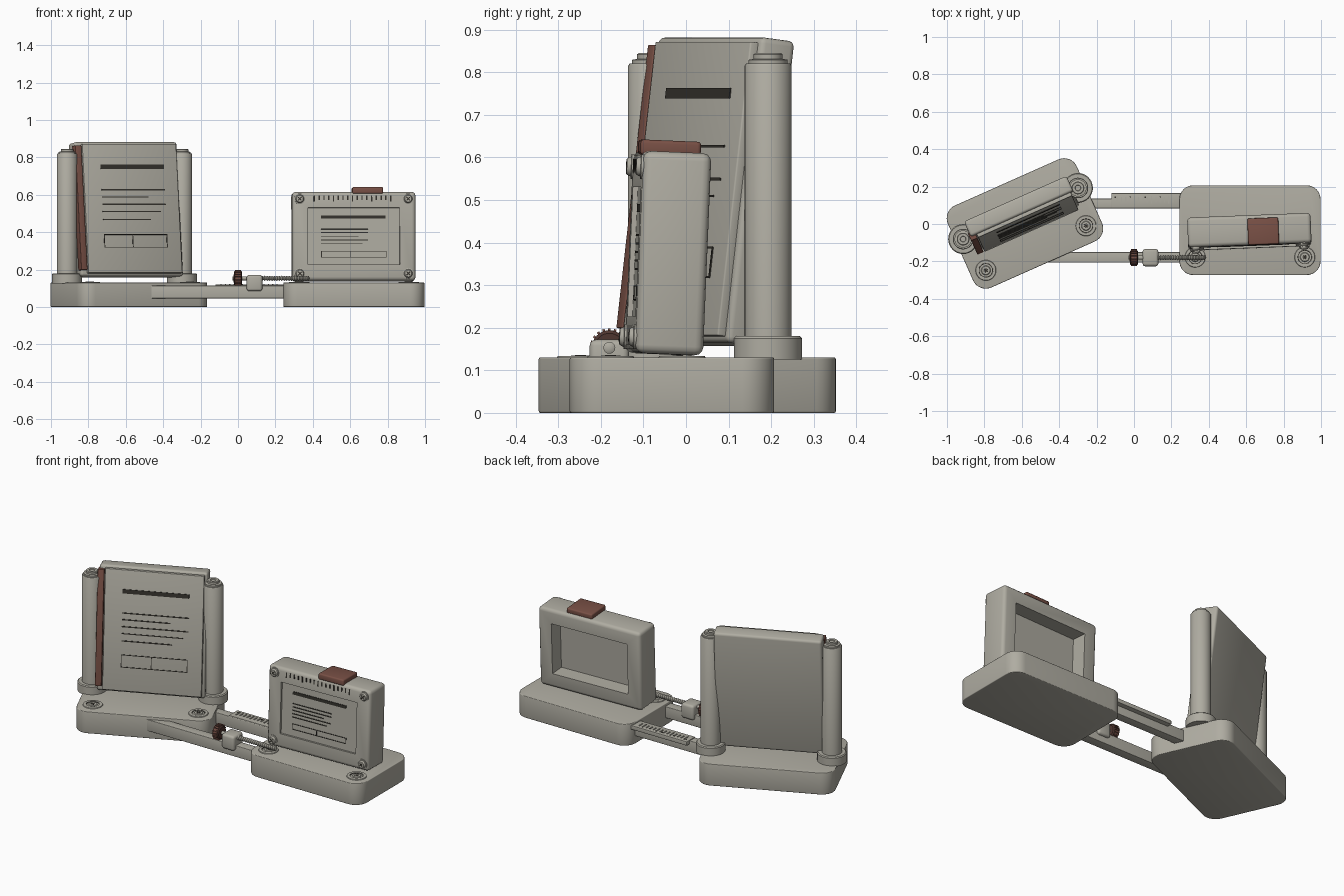
import bpy, bmesh, math
from mathutils import Matrix, Vector

if "Cube" in bpy.data.objects:
    bpy.data.objects.remove(bpy.data.objects["Cube"])


def material(name, rgb):
    m = bpy.data.materials.new(name)
    m.diffuse_color = (*rgb, 1)
    m.use_nodes = True
    m.node_tree.nodes["Principled BSDF"].inputs["Base Color"].default_value = m.diffuse_color
    return m


GREY = material("warm_grey", (0.43, 0.415, 0.36))
DARK = material("dark_line", (0.035, 0.032, 0.026))
BROWN = material("red_brown", (0.19, 0.08, 0.06))
DEEP = material("deep_brown", (0.075, 0.035, 0.028))
I = Matrix.Identity(4)


def T(x, y, z):
    return Matrix.Translation((x, y, z))


def R(deg, axis):
    return Matrix.Rotation(math.radians(deg), 4, axis)


def finish(bm, name, mat, frame):
    bmesh.ops.recalc_face_normals(bm, faces=bm.faces)
    me = bpy.data.meshes.new(name)
    bm.to_mesh(me)
    bm.free()
    me.materials.append(mat)
    me.shade_smooth()
    me.set_sharp_from_angle(angle=math.radians(35))
    ob = bpy.data.objects.new(name, me)
    ob.matrix_world = frame
    bpy.context.collection.objects.link(ob)
    return ob


def box(name, c, size, mat=GREY, frame=I, bevel=0.0, corner=0.0, wells=None):
    """Box with optional rounded vertical corners, edge bevel and wells {y direction: (margin, depth)}."""
    bm = bmesh.new()
    bmesh.ops.create_cube(bm, size=1)
    bmesh.ops.scale(bm, vec=size, verts=bm.verts)
    if corner:
        ed = [e for e in bm.edges if abs(e.verts[0].co.z - e.verts[1].co.z) > 1e-4]
        bmesh.ops.bevel(bm, geom=ed, offset=corner, segments=8, profile=0.5, affect='EDGES')
    if bevel:
        bm.normal_update()
        ed = [e for e in bm.edges if e.calc_face_angle(0) > 0.7]
        bmesh.ops.bevel(bm, geom=ed, offset=bevel, segments=3, profile=0.5, affect='EDGES')
    for sign, (margin, depth) in (wells or {}).items():
        bm.normal_update()
        f = max((f for f in bm.faces if f.normal.y * sign > 0.99), key=lambda f: f.calc_area())
        bmesh.ops.inset_region(bm, faces=[f], thickness=margin - bevel, use_even_offset=True)
        new = bmesh.ops.extrude_discrete_faces(bm, faces=[f])["faces"][0]
        bmesh.ops.translate(bm, vec=(0, -sign * depth, 0), verts=new.verts)
    bmesh.ops.translate(bm, vec=c, verts=bm.verts)
    return finish(bm, name, mat, frame)


def lathe(name, profile, mat=GREY, frame=I, n=32):
    """Spin (radius, height) points around z."""
    bm = bmesh.new()
    vs = [bm.verts.new((r, 0, z)) for r, z in profile]
    es = [bm.edges.new(p) for p in zip(vs, vs[1:])]
    bmesh.ops.spin(bm, geom=vs + es, cent=(0, 0, 0), axis=(0, 0, 1), angle=2 * math.pi,
                   steps=n, use_merge=True)
    bmesh.ops.remove_doubles(bm, verts=bm.verts, dist=1e-5)
    return finish(bm, name, mat, frame)


def printed(name, frame, y, x0, rows, t=0.004):
    """Thin dark bars on a front face: rows of (start, width, height, thickness)."""
    for i, (dx, w, z, h) in enumerate(rows):
        box(f"{name}_{i}", (x0 + dx + w / 2, y, z), (w, t, h), DARK, frame)


def outline(name, frame, y, x0, x1, z0, z1, h):
    w = x1 - x0
    printed(name, frame, y, x0, [(0, w, z0, h), (0, w, z1, h)]
            + [(dx, h, (z0 + z1) / 2, z1 - z0) for dx in (0, w * 0.45, w - h)])


# Bases with recessed fastener pads
LEFT = T(-0.583, 0.003, 0) @ R(24, 'Z')
RIGHT = T(0.62, -0.033, 0)
for side, F in (("left", LEFT), ("right", RIGHT)):
    box(side + "_base", (0, 0, 0.065), (0.755, 0.48, 0.13), GREY, F, 0.004, 0.075)
    for i, u in enumerate((-0.293, 0.293)):
        P = F @ T(u, -0.144, 0.13)
        lathe(f"{side}_pad_{i}", [(0, 0.001), (0.036, 0.001), (0.038, 0.004), (0.053, 0.004), (0.055, 0)], GREY, P)
        lathe(f"{side}_pad_groove_{i}", [(0.034, 0.0005), (0.034, 0.003), (0.038, 0.003), (0.038, 0.0005)], DARK, P)
        lathe(f"{side}_pad_screw_{i}", [(0, 0.005), (0.022, 0.005), (0.026, 0)], GREY, P)
        for k in range(3):
            box(f"{side}_pad_socket_{i}_{k}", (0, 0, 0.005), (0.026, 0.006, 0.002), DARK, P @ R(60 * k, 'Z'))

# Posts holding the tall panel
for i, u in enumerate((-0.336, 0.336)):
    P = LEFT @ T(u, 0.058, 0)
    lathe(f"post_{i}", [(0, 0.125), (0.055, 0.125), (0.055, 0.815), (0.052, 0.82), (0, 0.82)], GREY, P)
    lathe(f"post_collar_{i}", [(0, 0.125), (0.08, 0.125), (0.08, 0.175), (0.075, 0.18), (0, 0.18)], GREY, P)
    lathe(f"post_cap_{i}", [(0, 0.815), (0.046, 0.82), (0.046, 0.829), (0.034, 0.831), (0.034, 0.842),
                            (0.03, 0.845), (0.016, 0.845), (0.014, 0.84), (0, 0.84)], GREY, P)

# Tall leaning panel with face plate, spine strip and printing
PANEL = LEFT @ T(0.006, 0.047, 0.52) @ R(-7, 'X')
box("tall_panel", (0, 0.008, 0), (0.6, 0.09, 0.722), GREY, PANEL, 0.014)
box("face_plate", (0.01, -0.045, 0), (0.55, 0.024, 0.695), GREY, PANEL, 0.004)
box("spine_strip", (-0.288, -0.035, 0.005), (0.036, 0.044, 0.67), BROWN, PANEL, 0.003)
printed("panel_print", PANEL, -0.058, -0.165,
        [(0, 0.37, 0.225, 0.024), (0, 0.37, 0.1, 0.006), (0, 0.27, 0.062, 0.006), (0, 0.37, 0.022, 0.006),
         (0, 0.34, -0.018, 0.005), (0, 0.28, -0.06, 0.006)])
outline("panel_print_box", PANEL, -0.058, -0.165, 0.205, -0.21, -0.14, 0.004)

# Small upright unit: shallow front window, deep rear recess
UNIT = T(0.617, -0.042, 0.375) @ R(2.2, 'Z') @ R(-2.4, 'X')
box("small_unit", (0, 0, 0), (0.66, 0.16, 0.475), GREY, UNIT, 0.02, 0,
    {-1: (0.085, 0.012), 1: (0.085, 0.09)})
outside = -0.081
for i, (sx, sz) in enumerate(((-1, -1), (1, -1), (-1, 1), (1, 1))):
    P = UNIT @ T(sx * 0.29, -0.079, sz * 0.2) @ R(90, 'X')
    lathe(f"unit_screw_{i}", [(0, 0.016), (0.018, 0.016), (0.022, 0.01), (0.023, 0.006),
                              (0.029, 0.005), (0.029, -0.005)], GREY, P, 24)
    for k in (0, 90):
        box(f"unit_screw_slot_{i}_{k}", (0, 0, 0.016), (0.026, 0.006, 0.002), DARK, P @ R(k + 45, 'Z'))
printed("unit_tick", UNIT, outside, -0.215,
        [(i * 0.0255, 0.007, 0.205 + (0 if i % 4 else -0.003), 0.024 if i % 4 else 0.032) for i in range(17)])
printed("unit_print", UNIT, -0.069, -0.175,
        [(0, 0.345, 0.103, 0.018)]
        + [(0, w, 0.04 - 0.02 * i, 0.005) for i, w in enumerate((0.25, 0.25, 0.2, 0.25, 0.22))])
outline("unit_print_box", UNIT, -0.069, -0.175, 0.175, -0.112, -0.08, 0.003)
box("top_tab", (0.074, -0.01, 0.246), (0.165, 0.142, 0.036), BROWN, UNIT, 0.008)

# Connecting arms and graduated rail
box("front_arm", (-0.1, -0.178, 0.08), (0.8, 0.056, 0.068), GREY, I, 0.003)
box("rear_arm", (0, 0.11, 0.08), (0.62, 0.052, 0.068), GREY, I, 0.003)
box("rail_plate", (0.07, 0.125, 0.107), (0.38, 0.08, 0.024), GREY, I, 0.002)
for i in range(14):
    box(f"rail_tick_{i}", (-0.09 + i * 0.023, 0.13, 0.12), (0.006, 0.04 if i % 4 == 0 else 0.028, 0.005), GREY)
for i in range(4):
    box(f"rail_mark_{i}", (-0.1 + i * 0.08, 0.142, 0.119), (0.008, 0.008, 0.004), DARK)

# Adjusting screw: ridged rod, guide block and knurled knob
ROD = T(0, -0.18, 0.153) @ R(90, 'Y')
ridges = [(0.009 if k % 2 else 0.014, 0.13 + 0.0065 * k) for k in range(39)]
lathe("threaded_rod", [(0, -0.03), (0.011, -0.03), (0.011, 0.128)] + ridges + [(0, 0.385)], GREY, ROD, 16)
box("guide_block", (0.088, -0.18, 0.128), (0.084, 0.092, 0.088), GREY, I, 0.014)
lathe("knob", [(0, -0.021), (0.034, -0.021), (0.041, -0.016), (0.041, 0.016), (0.034, 0.021), (0, 0.021)], DEEP, ROD)
lathe("knob_cap", [(0, -0.025), (0.02, -0.025), (0.024, -0.02)], BROWN, ROD)
for i in range(20):
    box(f"knob_ridge_{i}", (0.042, 0, 0), (0.007, 0.006, 0.03), BROWN, ROD @ R(18 * i, 'Z'))
